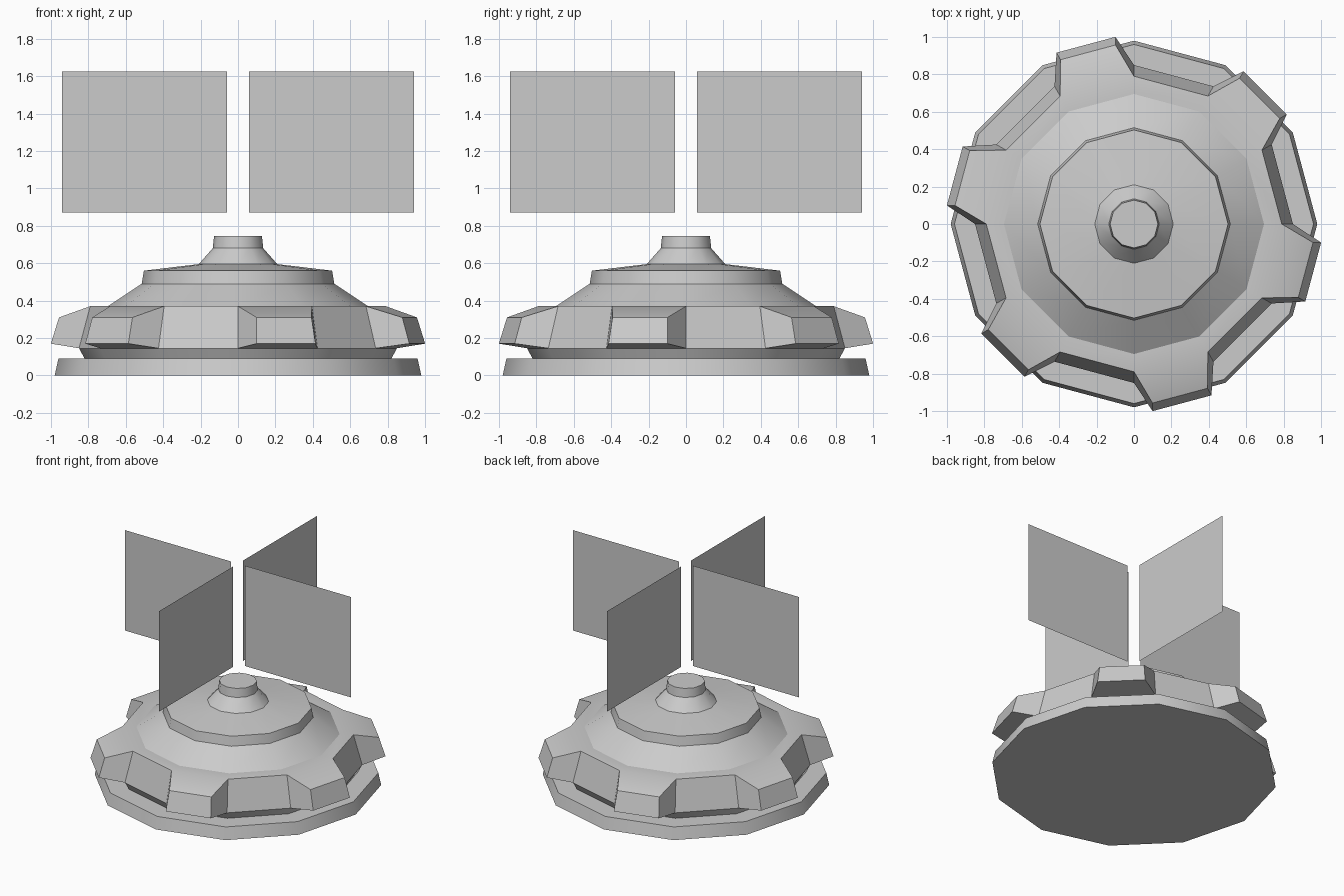
import bpy, bmesh
from math import sin, cos, pi, radians
from mathutils import Vector

if "Cube" in bpy.data.objects:
    bpy.data.objects.remove(bpy.data.objects["Cube"])

SIDES = 12


def finish(bm, name, smooth=True):
    mesh = bpy.data.meshes.new(name)
    bm.to_mesh(mesh)
    bm.free()
    ob = bpy.data.objects.new(name, mesh)
    bpy.context.collection.objects.link(ob)
    if smooth:
        bpy.ops.object.select_all(action='DESELECT')
        ob.select_set(True)
        bpy.context.view_layer.objects.active = ob
        bpy.ops.object.shade_smooth_by_angle(angle=radians(31))
    return ob


def lathe(profile, cap_bottom=False, cap_top=False):
    """Twelve-sided surface of revolution; returns bmesh and bands of faces."""
    bm = bmesh.new()
    rings = [[bm.verts.new((r * cos(i * 2 * pi / SIDES), r * sin(i * 2 * pi / SIDES), z))
              for i in range(SIDES)] for r, z in profile]
    bands = []
    for a, b in zip(rings, rings[1:]):
        bands.append([bm.faces.new((a[i], a[(i + 1) % SIDES], b[(i + 1) % SIDES], b[i]))
                      for i in range(SIDES)])
    if cap_bottom:
        bm.faces.new(rings[0][::-1])
    if cap_top:
        bm.faces.new(rings[-1])
    return bm, bands


# Base plate
bm, _ = lathe([(0.98, 0), (0.96, 0.09), (0.82, 0.09)], cap_bottom=True)
finish(bm, "base_plate")

# Toothed body: every second wall face is pulled out into a tapered lug
bm, bands = lathe([(0.82, 0.09), (0.85, 0.145), (0.79, 0.37), (0.695, 0.37), (0.515, 0.49)])
lugs = bands[1][1::2]
for face in bmesh.ops.extrude_discrete_faces(bm, faces=lugs)['faces']:
    c = face.calc_center_median()
    out = Vector((c.x, c.y, 0)).normalized()
    side = Vector((-out.y, out.x, 0))
    for v in face.verts:
        low = v.co.z < 0.25
        s = 1 if v.co.dot(side) > 0 else -1
        dist, half, z = (0.992, 0.163, 0.17) if low else (0.95, 0.152, 0.31)
        v.co = out * dist + side * (s * half) + Vector((0, 0, z))
finish(bm, "lugged_body")

# Upper deck
bm, _ = lathe([(0.515, 0.49), (0.503, 0.56), (0.21, 0.595)])
finish(bm, "upper_deck")

# Central nozzle
bm, _ = lathe([(0.21, 0.595), (0.135, 0.68), (0.128, 0.745)], cap_top=True)
finish(bm, "nozzle")

# Four floating upright panels in a cross
for k in range(4):
    d = Vector((round(cos(k * pi / 2)), round(sin(k * pi / 2)), 0))
    bm = bmesh.new()
    bm.faces.new([bm.verts.new(d * r + Vector((0, 0, z)))
                  for r, z in ((0.06, 0.87), (0.94, 0.87), (0.94, 1.625), (0.06, 1.625))])
    finish(bm, f"floating_panel_{k + 1}", smooth=False)
